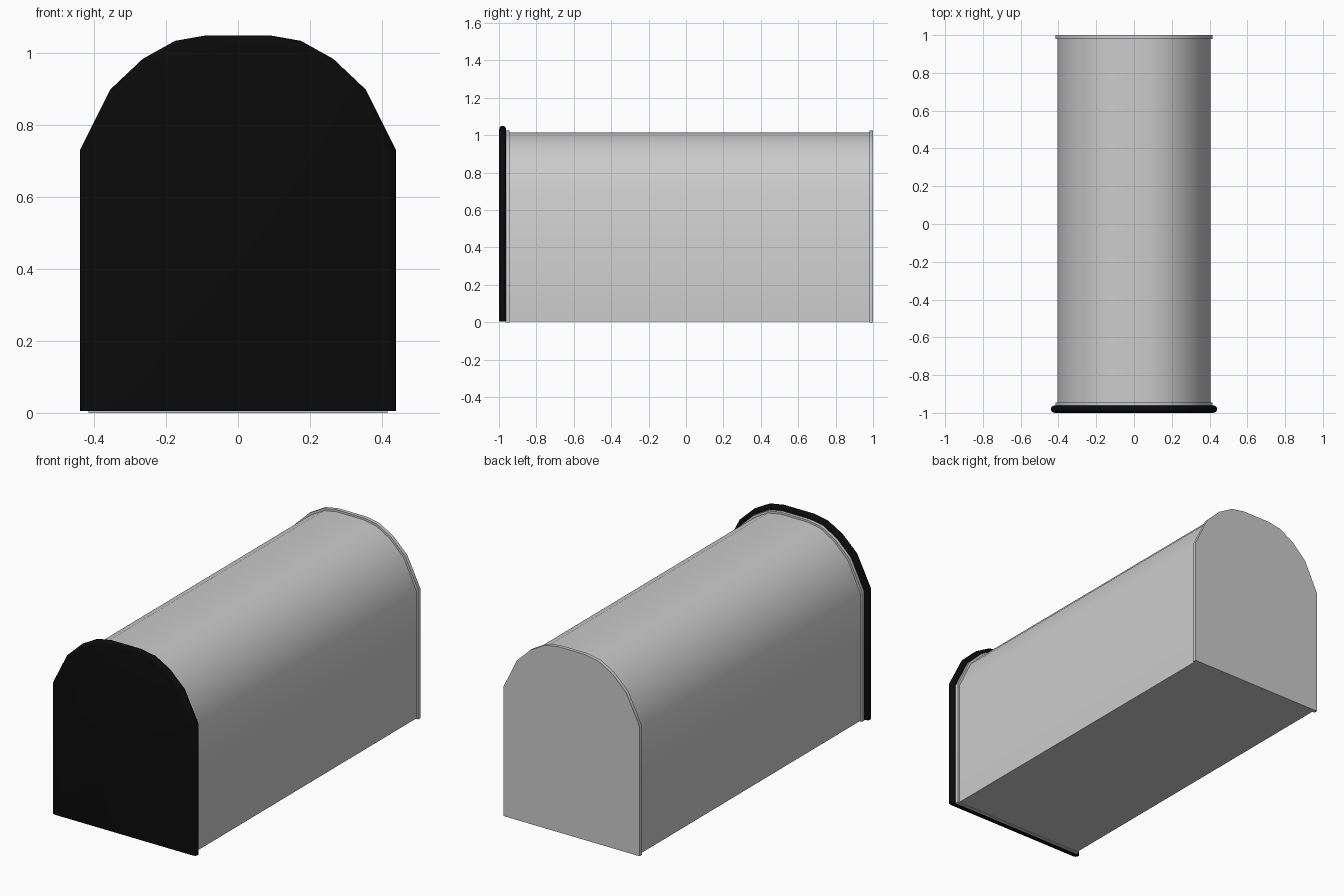
import bpy, bmesh, math

if "Cube" in bpy.data.objects:
    bpy.data.objects.remove(bpy.data.objects["Cube"])

# right half of the arched cross-section, from shoulder to crown (x, z)
ARCH = [(0.44, 0.73), (0.355, 0.90), (0.265, 0.985), (0.175, 1.035), (0.09, 1.05)]


def profile(inset, base):
    """Closed arch outline, pulled inwards by inset."""
    s = (0.44 - inset) / 0.44
    half = [(x * s, z - inset * (0.6 + 0.4 * (z - 0.73) / 0.32)) for x, z in ARCH]
    half = [((0.44 - inset), base)] + half
    return half + [(-x, z) for x, z in reversed(half)]


def loft(name, sections, angle=45):
    """Solid through a list of (y, inset, base) arch sections."""
    bm = bmesh.new()
    rings = [[bm.verts.new((x, y, z)) for x, z in profile(i, b)] for y, i, b in sections]
    n = len(rings[0])
    for a, b in zip(rings, rings[1:]):
        for k in range(n):
            j = (k + 1) % n
            bm.faces.new((a[k], a[j], b[j], b[k]))
    bm.faces.new(rings[0])
    bm.faces.new(rings[-1])
    bmesh.ops.recalc_face_normals(bm, faces=bm.faces)
    mesh = bpy.data.meshes.new(name)
    bm.to_mesh(mesh)
    bm.free()
    obj = bpy.data.objects.new(name, mesh)
    bpy.context.collection.objects.link(obj)
    bpy.ops.object.select_all(action='DESELECT')
    obj.select_set(True)
    bpy.context.view_layer.objects.active = obj
    bpy.ops.object.shade_smooth_by_angle(angle=math.radians(angle))
    return obj


# arched box with a closed floor
loft("body", [(-0.95, 0.035, 0.003), (0.985, 0.035, 0.003)])

# thin lips at both ends; the rear one includes the back panel
loft("front_lip", [(-0.965, 0.024, 0.0), (-0.945, 0.024, 0.0)], 30)
loft("back_lip", [(0.98, 0.024, 0.0), (1.0, 0.024, 0.0)], 30)

# black door with a rounded rim
door = loft("door", [(-1.0, 0.02, 0.006), (-0.994, 0.005, 0.005), (-0.985, 0.0, 0.005),
                     (-0.975, 0.0, 0.005), (-0.967, 0.005, 0.005), (-0.962, 0.015, 0.006)], 50)
black = bpy.data.materials.new("black_paint")
black.diffuse_color = (0.003, 0.003, 0.003, 1)
black.use_nodes = True
black.node_tree.nodes["Principled BSDF"].inputs["Base Color"].default_value = black.diffuse_color
door.data.materials.append(black)
